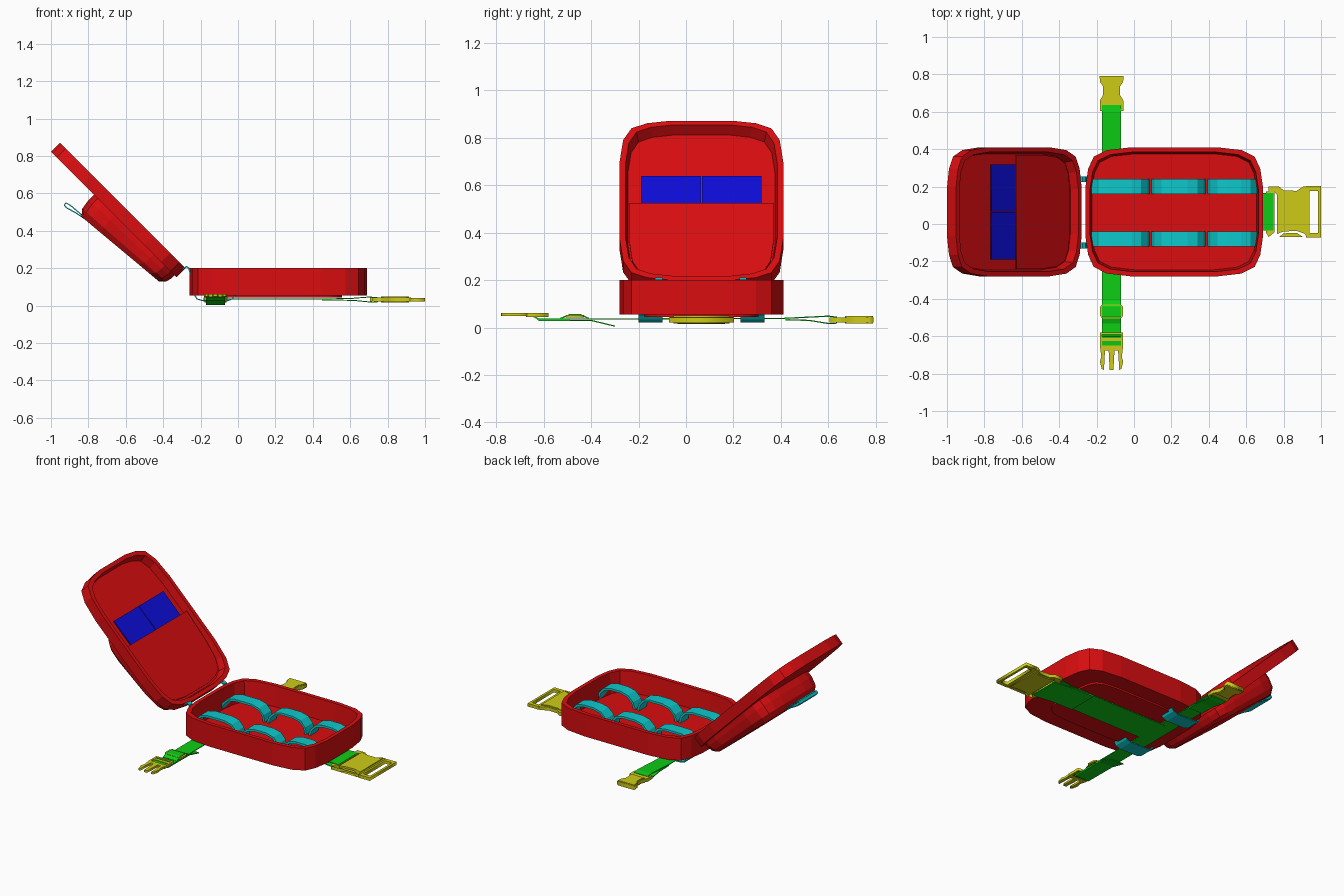
import bpy, bmesh, math
from mathutils import Matrix, Vector

if "Cube" in bpy.data.objects:
    bpy.data.objects.remove(bpy.data.objects["Cube"])


def colour(name, rgb):
    m = bpy.data.materials.new(name)
    m.diffuse_color = (*rgb, 1)
    m.use_nodes = True
    m.node_tree.nodes["Principled BSDF"].inputs["Base Color"].default_value = m.diffuse_color
    return m


RED = colour("red fabric", (0.70, 0.004, 0.005))
GREEN = colour("green webbing", (0.004, 0.62, 0.008))
CYAN = colour("cyan elastic", (0.004, 0.58, 0.60))
YELLOW = colour("yellow plastic", (0.62, 0.60, 0.008))
BLUE = colour("blue card", (0.004, 0.004, 0.70))

CY = 0.065                                   # centre line of the case in y
A, B = 0.475, 0.345                          # half length and half width
QUARTER = [(0.475, 0.13), (0.46, 0.23), (0.43, 0.295), (0.36, 0.33), (0.23, 0.345)]
BASE = Matrix.Translation((0.215, CY, 0))
ALONG_X = Matrix.Translation((0, CY, 0))
ALONG_Y = Matrix.Translation((-0.12, 0, 0)) @ Matrix.Rotation(math.pi / 2, 4, 'Z')
# Lid frame: x runs from hinge to far edge, z points out of the back
S = math.sqrt(0.5)
LID = Matrix(((-S, 0, -S, -0.28 - S * A), (0, 1, 0, CY),
              (S, 0, -S, 0.2 + S * A), (0, 0, 0, 1)))


def outline(a=A, b=B):
    q = [(x * a / A, y * b / B) for x, y in QUARTER]
    half = q + [(-x, y) for x, y in reversed(q)]
    return half + [(x, -y) for x, y in reversed(half)]


def sym(half):
    return half + [(x, -y) for x, y in reversed(half)]


def rect(x0, x1, hy, cy=0):
    return [(x0, cy - hy), (x1, cy - hy), (x1, cy + hy), (x0, cy + hy)]


def add(name, mesh, mat, matrix):
    ob = bpy.data.objects.new(name, mesh)
    bpy.context.collection.objects.link(ob)
    mesh.materials.clear()
    mesh.materials.append(mat)
    mesh.transform(matrix)
    return ob


def loft(name, rings, mat, matrix):
    """Skin a stack of closed rings and cap both ends."""
    bm = bmesh.new()
    vs = [[bm.verts.new(p) for p in r] for r in rings]
    n = len(vs[0])
    for r, s in zip(vs, vs[1:]):
        for i in range(n):
            j = (i + 1) % n
            bm.faces.new((r[i], r[j], s[j], s[i]))
    bm.faces.new(vs[0])
    bm.faces.new(vs[-1])
    bmesh.ops.recalc_face_normals(bm, faces=bm.faces)
    me = bpy.data.meshes.new(name)
    bm.to_mesh(me)
    bm.free()
    return add(name, me, mat, matrix)


def plate(name, loops, z0, z1, mat, matrix):
    """Flat plate from an outline followed by optional holes."""
    cu = bpy.data.curves.new(name, 'CURVE')
    cu.dimensions, cu.fill_mode, cu.extrude = '2D', 'BOTH', (z1 - z0) / 2
    for loop in loops:
        sp = cu.splines.new('POLY')
        sp.points.add(len(loop) - 1)
        for p, (x, y) in zip(sp.points, loop):
            p.co = (x, y, 0, 1)
        sp.use_cyclic_u = True
    tmp = bpy.data.objects.new(name, cu)
    bpy.context.collection.objects.link(tmp)
    me = bpy.data.meshes.new_from_object(
        tmp.evaluated_get(bpy.context.evaluated_depsgraph_get()))
    bpy.data.objects.remove(tmp)
    return add(name, me, mat, matrix @ Matrix.Translation((0, 0, (z0 + z1) / 2)))


def ribbon(name, path, width, mat, matrix, thick=0.008, cy=0):
    """Strap following an (x, z) path, extruded sideways."""
    h = width / 2
    verts = [(x, cy + s * h, z) for x, z in path for s in (-1, 1)]
    faces = [(2 * i, 2 * i + 1, 2 * i + 3, 2 * i + 2) for i in range(len(path) - 1)]
    me = bpy.data.meshes.new(name)
    me.from_pydata(verts, [], faces)
    ob = add(name, me, mat, matrix)
    mod = ob.modifiers.new("thickness", 'SOLIDIFY')
    mod.thickness, mod.offset = thick, 0
    return ob


def ring(a, b, z):
    return [(x, y, z) for x, y in outline(a, b)]


def shell(name, closed, rim, floor, matrix):
    t = 0.025
    loft(name, [ring(A, B, closed), ring(A, B, rim), ring(A - t, B - t, rim),
                ring(A - t - 0.01, B - t - 0.01, floor)], RED, matrix)


# Tray and lid shells
shell("tray", 0.055, 0.2, 0.068, BASE)
shell("lid", 0.068, 0, 0.05, LID)
plate("tray_underside_pad", [outline(0.34, 0.24)], 0.044, 0.056, RED, BASE)

# Elastic holding loops in the tray
for row, y in enumerate((-0.08, 0.2)):
    for i, (x0, x1) in enumerate(((-0.235, 0.075), (0.10, 0.375), (0.40, 0.66))):
        path = [(x0, 0.07), (x0 + 0.015, 0.11), (x0 + 0.05, 0.143), (x0 + 0.10, 0.155),
                (x1 - 0.09, 0.155), (x1 - 0.04, 0.143), (x1 - 0.01, 0.11), (x1, 0.07)]
        ribbon(f"elastic_loop_{row}_{i}", path, 0.08, CYAN, Matrix.Translation((0, y, 0)), 0.014)

# Inner lid pocket, leaning towards the opening, with two cards in it
half = [(x, y) for x, y in outline(0.43, 0.305) if x < 0]
plate("inner_pocket", [[(0, 0.305)] + half + [(0, -0.305)]], 0.016, 0.024, RED,
      LID @ Matrix.Rotation(0.058, 4, 'Y'))
for s in (-1, 1):
    plate("card", [rect(-0.05, 0.175, 0.126, s * 0.128)], 0.03, 0.038, BLUE, LID)

# Bulging outer pocket on the back of the lid
rings = []
for scale, f in ((1, 0), (1, 0.35), (0.97, 0.75), (0.88, 1)):
    r = []
    for x, y in outline(0.305 * scale, 0.29 * scale):
        top = 0.175 + 0.09 * x
        r.append((x - 0.155, y, 0.06 + (top - 0.06) * f))
    rings.append(r)
loft("outer_pocket", rings, RED, LID)
ribbon("carry_handle", [(0.08, 0.188), (0.14, 0.193), (0.20, 0.198), (0.225, 0.206),
                        (0.222, 0.220), (0.205, 0.222), (0.15, 0.206), (0.08, 0.192)],
       0.19, CYAN, LID, 0.006)

# Hinge tabs
for y in (-0.115, 0.24):
    ribbon("hinge_tab", [(-0.255, 0.17), (-0.262, 0.2), (-0.275, 0.208), (-0.30, 0.195)],
           0.03, CYAN, Matrix.Translation((0, y, 0)), 0.008)

# Long strap under the tray with its end folded around the buckle
ribbon("long_strap", [(-0.10, 0.036), (0.45, 0.036), (0.60, 0.038), (0.70, 0.046), (0.745, 0.044),
                      (0.748, 0.02), (0.72, 0.018), (0.62, 0.028), (0.45, 0.031)],
       0.2, GREEN, ALONG_X, 0.005)
# Cross strap with folded end, and its loose tail
ribbon("cross_strap", [(-0.655, 0.052), (-0.62, 0.036), (-0.40, 0.036), (0.40, 0.038),
                       (0.60, 0.048), (0.635, 0.044), (0.635, 0.018), (0.60, 0.017),
                       (0.52, 0.03), (0.42, 0.033)], 0.1, GREEN, ALONG_Y, 0.005)
ribbon("strap_tail", [(-0.60, 0.058), (-0.65, 0.054), (-0.62, 0.031), (-0.40, 0.03),
                      (-0.30, 0.006)], 0.1, GREEN, ALONG_Y, 0.005)
ribbon("strap_over_slider", [(-0.53, 0.038), (-0.49, 0.054), (-0.445, 0.054), (-0.41, 0.038)],
       0.1, GREEN, ALONG_Y, 0.006)

# Elastic keepers that hold the cross strap to the tray
for y in (-0.15, 0.28):
    ribbon("strap_keeper", [(-0.23, 0.054), (-0.22, 0.036), (-0.19, 0.027), (-0.06, 0.025),
                            (-0.03, 0.036), (-0.015, 0.054)], 0.1, CYAN,
           Matrix.Translation((0, y, 0)), 0.006)

# Slider on the cross strap
plate("slider", [sym([(-0.505, 0.05), (-0.49, 0.062), (-0.445, 0.062), (-0.43, 0.05)]),
                 rect(-0.492, -0.475, 0.048), rect(-0.46, -0.443, 0.048)],
      0.043, 0.053, YELLOW, ALONG_Y)

# Pronged buckle half
plate("prong_buckle_frame", [sym([(-0.675, 0.058), (-0.66, 0.062), (-0.58, 0.062)]),
                             rect(-0.65, -0.625, 0.05), rect(-0.61, -0.592, 0.05)],
      0.045, 0.062, YELLOW, ALONG_Y)
plate("centre_prong", [sym([(-0.78, 0.010), (-0.67, 0.016)])], 0.048, 0.062, YELLOW, ALONG_Y)
for s in (-1, 1):
    prong = [(-0.67, 0.034), (-0.72, 0.038), (-0.78, 0.040), (-0.775, 0.053),
             (-0.735, 0.062), (-0.71, 0.055), (-0.67, 0.060)]
    plate("side_prong", [[(x, s * y) for x, y in prong]], 0.048, 0.062, YELLOW, ALONG_Y)

# Socket buckle half
plate("socket_buckle", [sym([(0.605, 0.063), (0.66, 0.063), (0.69, 0.045), (0.735, 0.045),
                             (0.76, 0.062), (0.79, 0.064)]), rect(0.617, 0.632, 0.052)],
      0.022, 0.043, YELLOW, ALONG_Y)
plate("socket_housing", [sym([(0.67, 0.05), (0.69, 0.04), (0.735, 0.04), (0.755, 0.055),
                              (0.788, 0.058)])], 0.016, 0.049, YELLOW, ALONG_Y)

# Large buckle at the end of the long strap
plate("large_buckle_body", [sym([(0.72, 0.135), (0.775, 0.135), (0.80, 0.115), (0.87, 0.112),
                                 (0.905, 0.135), (0.925, 0.135)]), rect(0.705, 0.75, 0.11)],
      0.022, 0.044, YELLOW, ALONG_X)
plate("large_buckle_housing", [sym([(0.765, 0.118), (0.80, 0.105), (0.87, 0.102),
                                    (0.915, 0.118)])], 0.016, 0.05, YELLOW, ALONG_X)
plate("large_buckle_frame", [rect(0.92, 1.0, 0.137), rect(0.937, 0.985, 0.112)],
      0.022, 0.042, YELLOW, ALONG_X)
